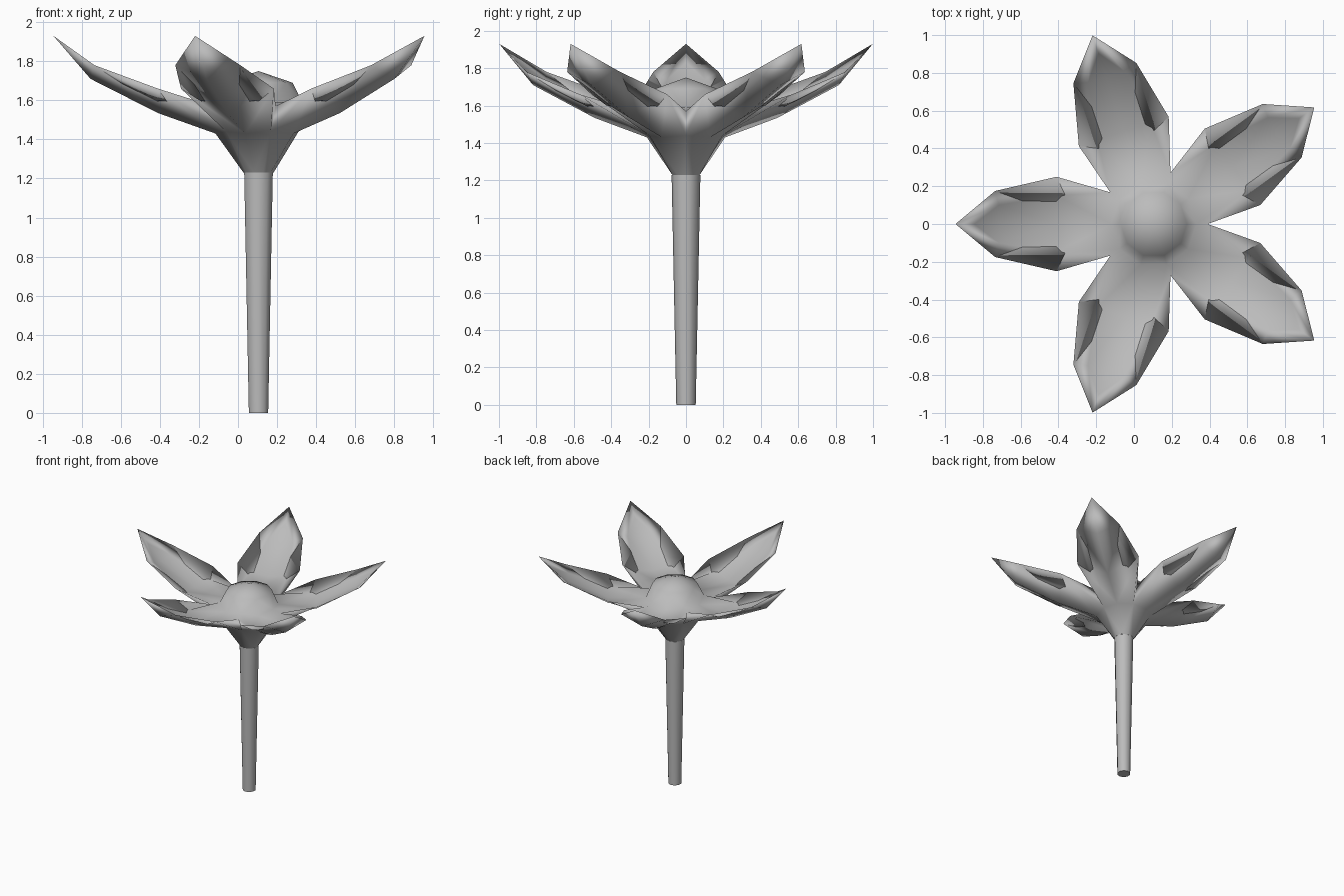
import bpy, bmesh
from math import radians, cos, sin
from mathutils import Vector, Matrix

cube = bpy.data.objects.get("Cube")
if cube:
    bpy.data.objects.remove(cube)

CENTRE = Matrix.Translation((0.105, 0, 0))
PETALS = 5

grey = bpy.data.materials.new("plain grey")
grey.use_nodes = True
grey.diffuse_color = (0.5, 0.5, 0.5, 1)
grey.node_tree.nodes["Principled BSDF"].inputs["Base Color"].default_value = (0.5, 0.5, 0.5, 1)


def finish(bm, name):
    bmesh.ops.remove_doubles(bm, verts=bm.verts, dist=0.001)
    bmesh.ops.recalc_face_normals(bm, faces=bm.faces)
    mesh = bpy.data.meshes.new(name)
    bm.to_mesh(mesh)
    bm.free()
    mesh.materials.append(grey)
    obj = bpy.data.objects.new(name, mesh)
    bpy.context.collection.objects.link(obj)
    obj.matrix_world = CENTRE
    return obj


def smooth(obj, angle):
    bpy.ops.object.select_all(action='DESELECT')
    obj.select_set(True)
    bpy.context.view_layer.objects.active = obj
    bpy.ops.object.shade_smooth_by_angle(angle=radians(angle))


def polar(r, z, degrees=36):
    a = radians(degrees)
    return Vector((r * cos(a), r * sin(a), z))


# Stem: a ten-sided taper, widening upwards
bm = bmesh.new()
bmesh.ops.create_cone(bm, cap_ends=True, segments=10, radius1=0.052, radius2=0.077,
                      depth=1.23, matrix=Matrix.Translation((0, 0, 0.615)))
smooth(finish(bm, "stem"), 60)

# Half of one petal, from its middle line to the notch beside it
P = {
    # collar under the blossom
    "neck": polar(0.077, 1.23, 0), "neck_side": polar(0.077, 1.23),
    "collar": polar(0.22, 1.43, 0), "collar_side": polar(0.205, 1.44),
    # underside ridge and outer rim
    "keel_a": Vector((0.515, 0, 1.535)), "keel_b": Vector((0.86, 0, 1.71)),
    "tip": Vector((1.05, 0, 1.93)), "notch": polar(0.285, 1.57),
    "rim_a": Vector((0.515, 0.25, 1.66)), "rim_b": Vector((0.84, 0.175, 1.78)),
    # hollow of the petal
    "mid_a": Vector((0.515, 0, 1.575)), "mid_b": Vector((0.82, 0, 1.72)),
    "in_a": Vector((0.515, 0.15, 1.60)), "in_b": Vector((0.82, 0.10, 1.74)),
    "in_tip": Vector((0.95, 0, 1.83)),
    # dome in the middle
    "base": polar(0.225, 1.57, 0), "base_side": polar(0.225, 1.59),
    "dome": polar(0.175, 1.69, 0), "dome_side": polar(0.175, 1.69),
    "top": Vector((0, 0, 1.75)),
}
FACES = [
    "neck collar collar_side neck_side", "collar keel_a rim_a collar_side",
    "collar_side rim_a notch", "keel_a keel_b rim_b rim_a", "keel_b tip rim_b",
    "top dome dome_side", "dome base base_side dome_side",
    "base mid_a in_a base_side", "base_side in_a rim_a notch",
    "mid_a mid_b in_b in_a", "in_a in_b rim_b rim_a",
    "mid_b in_tip in_b", "in_b in_tip tip rim_b",
]

# Blossom: mirror the half petal and repeat it around the stem
bm = bmesh.new()
for k in range(PETALS):
    turn = Matrix.Rotation(radians(36 + 72 * k), 3, 'Z')
    for side in (1, -1):
        flip = Matrix.Diagonal((1, side, 1))
        verts = {n: bm.verts.new(turn @ flip @ p) for n, p in P.items()}
        for names in FACES:
            bm.faces.new([verts[n] for n in names.split()])
smooth(finish(bm, "blossom"), 180)
